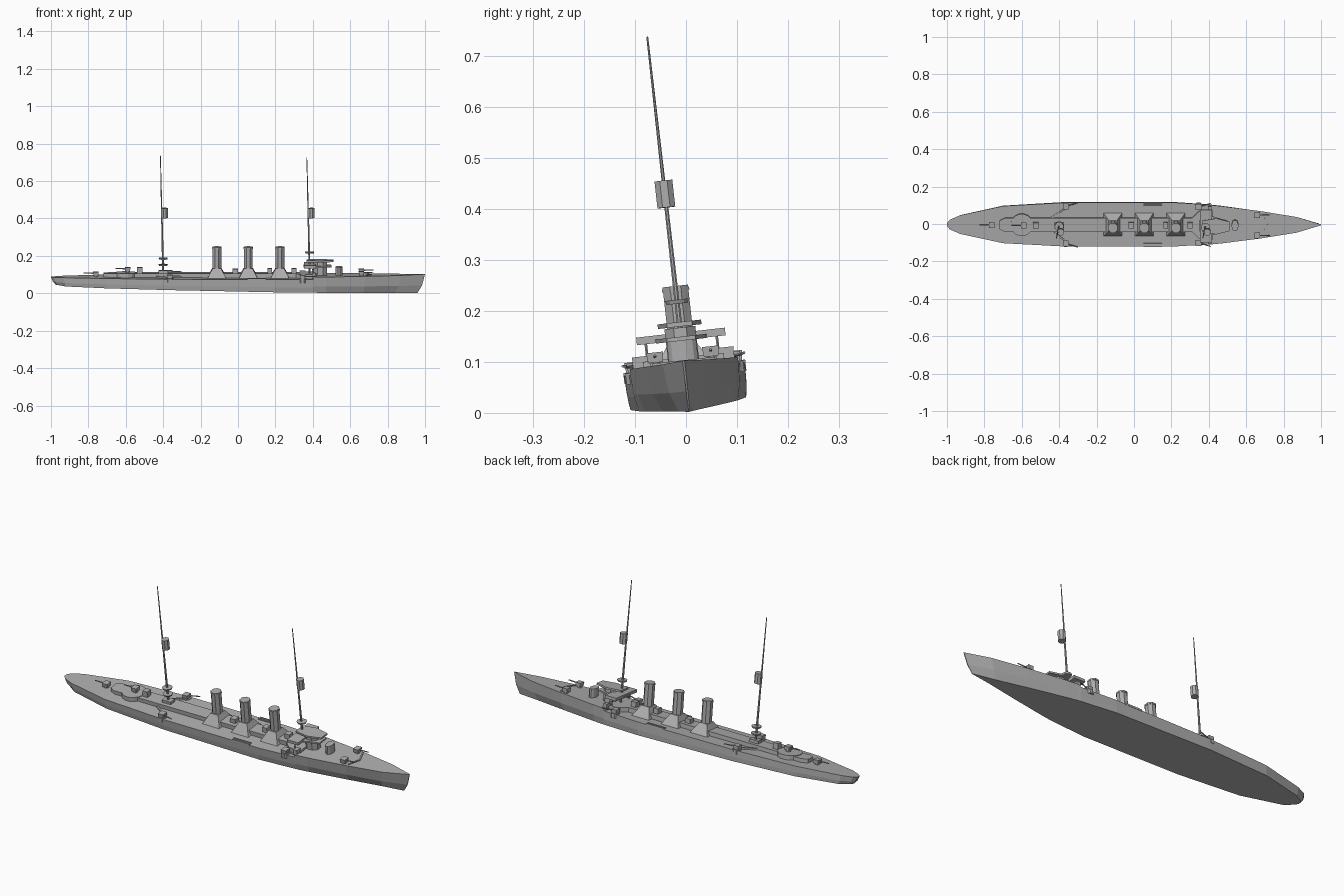
import bpy, bmesh, math
from mathutils import Matrix, Vector

cube = bpy.data.objects.get("Cube")
if cube:
    bpy.data.objects.remove(cube)

grey = bpy.data.materials.new("hull grey")
grey.use_nodes = True
colour = (0.42, 0.42, 0.42, 1)
grey.diffuse_color = colour
grey.node_tree.nodes["Principled BSDF"].inputs["Base Color"].default_value = colour

# The whole ship heels slightly about its long axis
PIVOT = Vector((0, 0, 0.06))
HEEL = Matrix.Translation(PIVOT) @ Matrix.Rotation(math.radians(6.4), 4, 'X') @ Matrix.Translation(-PIVOT)


def finish(name, bm):
    bmesh.ops.recalc_face_normals(bm, faces=bm.faces)
    bm.transform(HEEL)
    mesh = bpy.data.meshes.new(name)
    bm.to_mesh(mesh)
    bm.free()
    mesh.materials.append(grey)
    obj = bpy.data.objects.new(name, mesh)
    bpy.context.collection.objects.link(obj)


def loft(name, rings):
    """Skin equal-length rings of points and cap both ends."""
    bm = bmesh.new()
    loops = [[bm.verts.new(p) for p in ring] for ring in rings]
    n = len(loops[0])
    for a, b in zip(loops, loops[1:]):
        for i in range(n):
            j = (i + 1) % n
            bm.faces.new((a[i], a[j], b[j], b[i]))
    bm.faces.new(loops[0])
    bm.faces.new(loops[-1])
    finish(name, bm)


def box(name, x, y, z0, lx, ly, h, top=1.0):
    """Upright box standing on z0, its top scaled by a factor."""
    rings = []
    for z, s in ((z0, 0.5), (z0 + h, 0.5 * top)):
        rings.append([(x + sx * lx * s, y + sy * ly * s, z)
                      for sx, sy in ((-1, -1), (1, -1), (1, 1), (-1, 1))])
    loft(name, rings)


def rod(name, p, q, r0, r1, sides=8, squash=1.0):
    """Tapered prism from p to q; squash scales it along x."""
    p, q = Vector(p), Vector(q)
    d = q - p
    bm = bmesh.new()
    bmesh.ops.create_cone(bm, cap_ends=True, segments=sides, radius1=r0, radius2=r1, depth=d.length)
    bm.transform(Matrix.Diagonal((squash, 1, 1, 1)) @ Matrix.Rotation(math.pi / sides, 4, 'Z'))
    bm.transform(Matrix.Translation((p + q) / 2) @ d.to_track_quat('Z', 'Y').to_matrix().to_4x4())
    finish(name, bm)


def plate(name, half, z0, z1):
    """Flat deck slab from one half outline, mirrored across the centreline."""
    outline = half + [(x, -y) for x, y in reversed(half)]
    loft(name, [[(x, y, z) for x, y in outline] for z in (z0, z1)])


def gun(name, x, y, z, way, side=0.0, size=0.026):
    """Three-sided shield, a pedestal and a barrel pointing fore or aft."""
    rod(name + "_mount", (x, y, z), (x, y, z + 0.01), 0.012, 0.01)
    box(name + "_shield", x, y, z + 0.007, size, size * 1.1, 0.02, 1.15)
    rod(name + "_barrel", (x, y, z + 0.019),
        (x + way * 0.065, y + side * 0.02, z + 0.021), 0.0035, 0.0025, 6)


# Hull: x, keel x, deck half width, deck height, waterline half width
stations = [
    (-1.0, -0.975, 0.008, 0.088, 0.006),
    (-0.985, -0.965, 0.026, 0.088, 0.018),
    (-0.93, -0.92, 0.050, 0.089, 0.045),
    (-0.70, -0.70, 0.100, 0.090, 0.095),
    (-0.35, -0.35, 0.119, 0.088, 0.116),
    (0.20, 0.20, 0.119, 0.086, 0.114),
    (0.40, 0.40, 0.107, 0.086, 0.097),
    (0.41, 0.41, 0.106, 0.098, 0.096),
    (0.47, 0.47, 0.100, 0.098, 0.087),
    (0.68, 0.67, 0.073, 0.099, 0.052),
    (0.87, 0.84, 0.042, 0.100, 0.020),
    (1.0, 0.96, 0.002, 0.103, 0.001),
]
rings = []
for x, kx, hw, deck, wl in stations:
    keel = 0.022 - 0.021 * kx
    if x < -0.95:
        keel += 0.004
    low = [(x, hw, deck), (x * 0.6 + kx * 0.4, hw * 0.7 + wl * 0.3, keel + (deck - keel) * 0.4), (kx, wl, keel)]
    rings.append(low + [(px, -py, pz) for px, py, pz in reversed(low)])
loft("hull", rings)

# Raised centre deck, widening into the forecastle
plate("raised_deck", [(-0.72, 0.022), (-0.69, 0.037), (0.31, 0.037), (0.35, 0.075), (0.42, 0.08)], 0.08, 0.109)
rod("aft_turntable", (-0.6, 0, 0.085), (-0.6, 0, 0.112), 0.06, 0.06, 16)

# Funnels with flared casings
for i, x in enumerate((-0.113, 0.055, 0.224)):
    name = "funnel_%d" % (i + 1)
    rod(name, (x, 0, 0.1), (x, 0, 0.25), 0.027, 0.027, 8, 0.95)
    rod(name + "_rim", (x, 0, 0.24), (x, 0, 0.246), 0.029, 0.029, 8, 0.95)
    box(name + "_casing", x, 0, 0.086, 0.10, 0.125, 0.05, 0.45)

# Deck houses, hatches and ventilators
for i, (x, lx, ly, h) in enumerate(((-0.525, 0.028, 0.03, 0.034), (-0.40, 0.05, 0.035, 0.018),
                                   (-0.015, 0.03, 0.032, 0.026), (0.17, 0.026, 0.032, 0.03),
                                   (0.30, 0.028, 0.03, 0.03))):
    box("deck_house_%d" % (i + 1), x, 0, 0.105, lx, ly, h)

# Bridge: tower, wings and roof
rod("bridge_tower", (0.44, 0, 0.09), (0.44, 0, 0.168), 0.033, 0.033, 8, 1.15)
plate("bridge_floor", [(0.35, 0.03), (0.42, 0.05), (0.50, 0.028)], 0.142, 0.150)
box("bridge_wings", 0.385, 0, 0.143, 0.065, 0.175, 0.015)
plate("bridge_roof", [(0.365, 0.03), (0.44, 0.043), (0.51, 0.025)], 0.170, 0.179)
for s in (-1, 1):
    rod("wing_strut", (0.385, s * 0.07, 0.10), (0.385, s * 0.07, 0.145), 0.003, 0.003, 6)
rod("conning_tower", (0.54, 0, 0.095), (0.54, 0, 0.143), 0.03, 0.03, 12, 0.6)

# Masts with lookout boxes and searchlight platforms
for name, x, top, discs in (("aft_mast", -0.40, 0.742, (0.148, 0.182)), ("fore_mast", 0.383, 0.73, (0.215,))):
    rod(name, (x, 0, 0.1), (x - 0.008, 0, 0.45), 0.006, 0.004)
    rod(name + "_pole", (x - 0.008, 0, 0.44), (x - 0.015, 0, top), 0.004, 0.002)
    rod(name + "_lookout", (x + 0.009, 0, 0.405), (x + 0.008, 0, 0.458), 0.019, 0.019)
    for z in discs:
        rod(name + "_platform", (x, 0, z), (x, 0, z + 0.008), 0.022, 0.025, 10)

# Centreline and forecastle guns
gun("stern_gun", -0.76, 0, 0.088, -1)
gun("aft_upper_gun", -0.59, 0, 0.112, -1)
for s, tag in ((-1, "right"), (1, "left")):
    gun("forecastle_gun_" + tag, 0.66, s * 0.055, 0.098, 1)
    # Broadside guns on small sponsons, screens and side gratings
    gun("aft_side_gun_" + tag, -0.365, s * 0.1, 0.084, 1, s)
    gun("fore_side_gun_" + tag, 0.345, s * 0.096, 0.082, 1, s)
    rod("aft_sponson_" + tag, (-0.365, s * 0.1, 0.07), (-0.365, s * 0.1, 0.091), 0.022, 0.022)
    rod("fore_sponson_" + tag, (0.345, s * 0.096, 0.068), (0.345, s * 0.096, 0.09), 0.022, 0.022)
    box("fore_screen_" + tag, 0.405, s * 0.085, 0.09, 0.02, 0.03, 0.03)
    rod("aft_screen_" + tag, (-0.44, s * 0.037, 0.092), (-0.37, s * 0.085, 0.092), 0.006, 0.006, 4)
    for k in range(3):
        box("side_grating_" + tag, 0.1, s * (0.102 + 0.008 * k), 0.082, 0.1, 0.004, 0.01)
    # Breakwater halves on the foredeck
    rod("breakwater_" + tag, (0.71, 0, 0.1), (0.685, s * 0.06, 0.1), 0.005, 0.005, 4)
